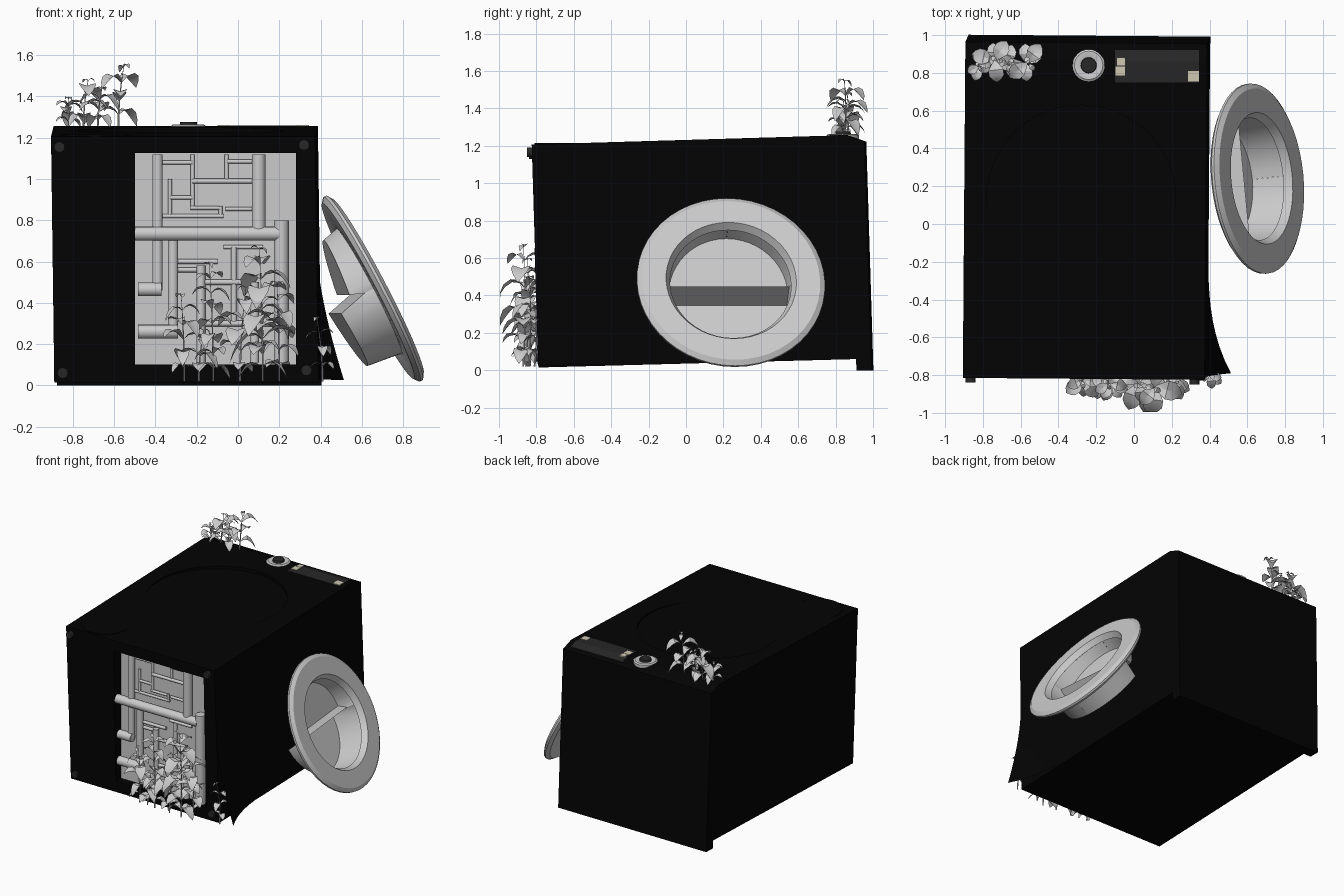
import bpy, bmesh, math, random
from mathutils import Vector, Matrix

if "Cube" in bpy.data.objects:
    bpy.data.objects.remove(bpy.data.objects["Cube"])

random.seed(4)

def mat(name, c):
    m = bpy.data.materials.new(name)
    m.diffuse_color = (*c, 1)
    m.use_nodes = True
    m.node_tree.nodes["Principled BSDF"].inputs["Base Color"].default_value = m.diffuse_color
    return m

BLACK = mat("black_enamel", (0.001, 0.001, 0.001))
DARK = mat("dark_plastic", (0.02, 0.02, 0.02))
CREAM = mat("cream_button", (0.62, 0.58, 0.45))

def finish(name, bm, m=None, smooth=False, normals=True):
    if normals:
        bmesh.ops.recalc_face_normals(bm, faces=bm.faces)
    me = bpy.data.meshes.new(name)
    bm.to_mesh(me)
    bm.free()
    ob = bpy.data.objects.new(name, me)
    bpy.context.collection.objects.link(ob)
    if m:
        me.materials.append(m)
    if smooth:
        bpy.context.view_layer.objects.active = ob
        bpy.ops.object.select_all(action='DESELECT')
        ob.select_set(True)
        bpy.ops.object.shade_smooth_by_angle(angle=math.radians(28))
    return ob

def add_cyl(bm, a, b, r, seg=16, r2=None):
    a, b = Vector(a), Vector(b)
    d = b - a
    M = Matrix.Translation((a + b) / 2) @ d.to_track_quat('Z', 'Y').to_matrix().to_4x4()
    bmesh.ops.create_cone(bm, cap_ends=True, segments=seg, radius1=r,
                          radius2=r if r2 is None else r2, depth=d.length, matrix=M)

def add_box(bm, lo, hi):
    lo, hi = Vector(lo), Vector(hi)
    bmesh.ops.create_cube(bm, size=1, matrix=Matrix.Translation((lo + hi) / 2) @ Matrix.Diagonal((*(hi - lo), 1)))

def side_profile(bm, pts, x0, x1):
    # outline in y, z pushed along x
    f = bm.faces.new([bm.verts.new((x0, y, z)) for y, z in pts])
    r = bmesh.ops.extrude_face_region(bm, geom=[f])
    bmesh.ops.translate(bm, vec=(x1 - x0, 0, 0), verts=[v for v in r['geom'] if isinstance(v, bmesh.types.BMVert)])

def revolve(bm, prof, seg=48):
    rings = [[bm.verts.new((r * math.cos(i * math.tau / seg), r * math.sin(i * math.tau / seg), z))
              for i in range(seg)] for r, z in prof]
    for a, b in zip(rings, rings[1:] + rings[:1]):
        for i in range(seg):
            j = (i + 1) % seg
            bm.faces.new((a[i], a[j], b[j], b[i]))

def cut(ob, build):
    bm = bmesh.new()
    build(bm)
    c = finish("cutter", bm)
    c.hide_render = True
    md = ob.modifiers.new("cut", 'BOOLEAN')
    md.operation, md.solver, md.object = 'DIFFERENCE', 'EXACT', c
    bpy.context.view_layer.objects.active = ob
    bpy.ops.object.modifier_apply(modifier=md.name)
    bpy.data.objects.remove(c)

# Cabinet lying on its back, slightly skewed, with an overhanging lip
bm = bmesh.new()
side_profile(bm, [(-0.785, 0.015), (-0.822, 1.207), (0.86, 1.257), (0.957, 1.222),
                  (0.995, 0), (0.915, 0), (0.912, 0.06)], -0.897, 0.383)
for v in bm.verts:
    v.co.x += 0.008 * v.co.y + 0.013 * (1 - v.co.z)
    v.co.y -= 0.008 * v.co.x
body = finish("cabinet", bm, BLACK)
cut(body, lambda b: add_box(b, (-0.5, -1, 0.1), (0.28, -0.71, 1.125)))
cut(body, lambda b: add_cyl(b, (-0.28, 0.13, 1.226), (-0.28, 0.13, 1.4), 0.5, 48))

# Filter cover outline on the upper face
bm = bmesh.new()
add_cyl(bm, (-0.69, -0.64, 1.20), (-0.69, -0.64, 1.215), 0.17, 32)
finish("filter_cover", bm, BLACK)

# Torn side sheet bent away from the lower front corner
bm = bmesh.new()
N = 10
g = []
for i in range(N + 1):
    row = []
    for k in range(N + 1):
        y, z = -0.79 + 0.69 * i / N, 0.025 + 0.63 * k / N
        y -= 0.02 * k / N
        off = 0.125 * (1 - i / N) ** 3 * (1 - k / N) ** 1.5
        row.append(bm.verts.new((0.382 + 0.013 * (1 - z) + 0.008 * y + off, y, z + 0.01 * i / N)))
    g.append(row)
for i in range(N):
    for k in range(N):
        bm.faces.new((g[i][k], g[i + 1][k], g[i + 1][k + 1], g[i][k + 1]))
finish("torn_side_sheet", bm, BLACK, True)

# Feet
bm = bmesh.new()
for x, y, z in ((-0.865, -0.84, 1.155), (0.32, -0.85, 1.165), (-0.85, -0.795, 0.06), (0.332, -0.81, 0.073)):
    add_cyl(bm, (x, y, z), (x, -0.76, z), 0.026)
finish("feet", bm, DARK, True)

# Control strip with screen, buttons and knob
bm = bmesh.new()
side_profile(bm, [(0.75, 1.235), (0.75, 1.256), (0.86, 1.259), (0.92, 1.238), (0.92, 1.22)], -0.1, 0.345)
finish("control_screen", bm, DARK)
bm = bmesh.new()
for x, y, s in ((-0.072, 0.81, 0.025), (-0.068, 0.86, 0.021), (0.315, 0.782, 0.028)):
    add_box(bm, (x - s, y - s, 1.245), (x + s, y + s, 1.261))
finish("buttons", bm, CREAM)
bm = bmesh.new()
revolve(bm, [(0.03, 1.23), (0.085, 1.23), (0.085, 1.257), (0.075, 1.264), (0.055, 1.264), (0.03, 1.255)], 32)
finish("knob_ring", bm, None, True).location = (-0.24, 0.84, 0)
bm = bmesh.new()
add_cyl(bm, (-0.24, 0.84, 1.23), (-0.24, 0.84, 1.276), 0.046, 32, 0.04)
finish("knob_cap", bm, DARK, True)

# Inner back sheet behind the opening
bm = bmesh.new()
add_box(bm, (-0.5, -0.722, 0.1), (0.28, -0.705, 1.125))
finish("inner_sheet", bm)

# Pipes: vertical (x, z0, z1, r) and horizontal (z, x0, x1, r)
V = [(0.21, 0.11, 0.80, 0.036), (0.10, 0.74, 1.12, 0.033), (-0.39, 0.46, 1.12, 0.025),
     (-0.315, 0.26, 0.73, 0.025), (-0.33, 0.82, 1.0, 0.01), (-0.22, 0.87, 1.12, 0.01),
     (-0.085, 0.82, 0.87, 0.01), (-0.055, 0.99, 1.12, 0.01), (-0.02, 0.3, 0.67, 0.014),
     (-0.18, 0.11, 0.58, 0.022), (0.08, 0.11, 0.5, 0.022)]
H = [(0.735, -0.5, 0.2, 0.034), (0.465, -0.485, -0.37, 0.033), (0.26, -0.485, -0.29, 0.034),
     (0.82, -0.37, -0.07, 0.01), (0.99, -0.22, 0.08, 0.012), (1.08, -0.38, -0.22, 0.01),
     (0.91, -0.33, -0.22, 0.01), (0.86, -0.23, -0.09, 0.01), (1.085, -0.055, 0.08, 0.01),
     (0.855, -0.06, 0.08, 0.01), (0.60, -0.29, -0.1, 0.012), (0.56, -0.29, -0.18, 0.012),
     (0.67, -0.07, 0.12, 0.01), (0.5, -0.18, 0.08, 0.014), (0.3, -0.18, 0.2, 0.014)]
bm = bmesh.new()
for x, a, b, r in V:
    add_cyl(bm, (x, -0.725 - r, a), (x, -0.725 - r, b), r)
for z, a, b, r in H:
    add_cyl(bm, (a, -0.725 - r * 1.2, z), (b, -0.725 - r * 1.2, z), r)
finish("pipes", bm, None, True)

# Loose round door leaning on the side: ring plus stepped glass bowl
bm = bmesh.new()
revolve(bm, [(0.325, -0.02), (0.35, 0.022), (0.478, 0.022), (0.505, 0.004), (0.505, -0.01), (0.48, -0.03), (0.35, -0.03)])
ring = finish("door_ring", bm, None, True)

def depth(u):
    pts = [(-0.34, 0.106), (-0.041, 0.146), (-0.014, 0.077), (0.022, 0.224), (0.34, 0.2)]
    for (a, p), (b, q) in zip(pts, pts[1:]):
        if u <= b:
            return p + (q - p) * (u - a) / (b - a)

bm = bmesh.new()
R = 0.32
us = sorted([-R * math.cos(math.pi * i / 24) for i in range(25) if i not in (11, 12, 13)] + [-0.041, -0.014, 0.022])
rows = []
for u in us:
    w = math.sqrt(max(R * R - u * u, 1e-7))
    rows.append([bm.verts.new(p) for p in ((u * 1.08, -w * 1.08, 0), (u, -w, -depth(u)),
                                           (u, w, -depth(u)), (u * 1.08, w * 1.08, 0))])
for a, b in zip(rows, rows[1:]):
    for k in range(3):
        bm.faces.new((a[k], b[k], b[k + 1], a[k + 1]))
bowl = finish("door_bowl", bm, None, True)
for ob in (ring, bowl):
    ob.location = (0.657, 0.24, 0.47)
    ob.rotation_euler = (0, math.radians(62.5), math.radians(5.5))

# Leafy plants: curved stem with crossed pairs of arching leaves
def leaf(bm, p, ang, L):
    d, s = Vector((math.cos(ang), math.sin(ang), 0)), Vector((-math.sin(ang), math.cos(ang), 0))
    rise, droop = random.uniform(0.9, 1.4), random.uniform(1.1, 1.7)
    prev = None
    for t, w in ((0, 0.03), (0.2, 0.18), (0.45, 0.34), (0.7, 0.33), (0.88, 0.2), (1, 0.01)):
        c = p + d * L * t + Vector((0, 0, L * (rise * t - droop * t * t)))
        up = Vector((0, 0, w * L * 0.3))
        cur = [bm.verts.new(c + s * w * L + up), bm.verts.new(c), bm.verts.new(c - s * w * L + up)]
        if prev:
            for k in (0, 1):
                bm.faces.new((prev[k], prev[k + 1], cur[k + 1], cur[k]))
        prev = cur

def plant(bm, x, y, z, h, L):
    lean, a0 = random.uniform(-0.03, 0.03), random.uniform(0, 3)
    n = max(4, round(h / 0.075))
    at = lambda t: Vector((x + lean * t * t, y + 0.01 * math.sin(3 * t), z + h * t))
    for i in range(n):
        add_cyl(bm, at(i / n), at((i + 1) / n), 0.004 * (1.2 - i / n), 6)
        t = (i + 1) / n
        size = L * (0.7 + 0.5 * math.sin(math.pi * min(1, t * 0.95))) * random.uniform(0.8, 1.15)
        for k in (0, 1):
            leaf(bm, at(t - 0.02), a0 + i * 1.57 + k * math.pi + random.uniform(-.5, .5), size * (0.55 if i == n - 1 else 1))

def bed(name, plants):
    bm = bmesh.new()
    for p in plants:
        plant(bm, *p)
    for v in bm.verts:
        v.co.y = min(max(v.co.y, -0.995), 0.97)
        v.co.x = max(v.co.x, -0.885)
        v.co.z = max(v.co.z, 0.01)
    finish(name, bm, None, True, False)

bed("front_plants", [(-0.26, -0.835, 0.02, 0.42, 0.09), (-0.12, -0.85, 0.02, 0.58, 0.095),
                     (0.01, -0.855, 0.02, 0.46, 0.105), (0.12, -0.87, 0.02, 0.65, 0.125),
                     (0.2, -0.84, 0.02, 0.48, 0.1), (-0.19, -0.84, 0.02, 0.25, 0.08),
                     (0.41, -0.81, 0.02, 0.31, 0.06)])
bed("top_plants", [(-0.75, 0.86, 1.24, 0.24, 0.095), (-0.58, 0.845, 1.24, 0.31, 0.1),
                   (-0.82, 0.83, 1.24, 0.15, 0.075), (-0.68, 0.84, 1.24, 0.2, 0.085)])
